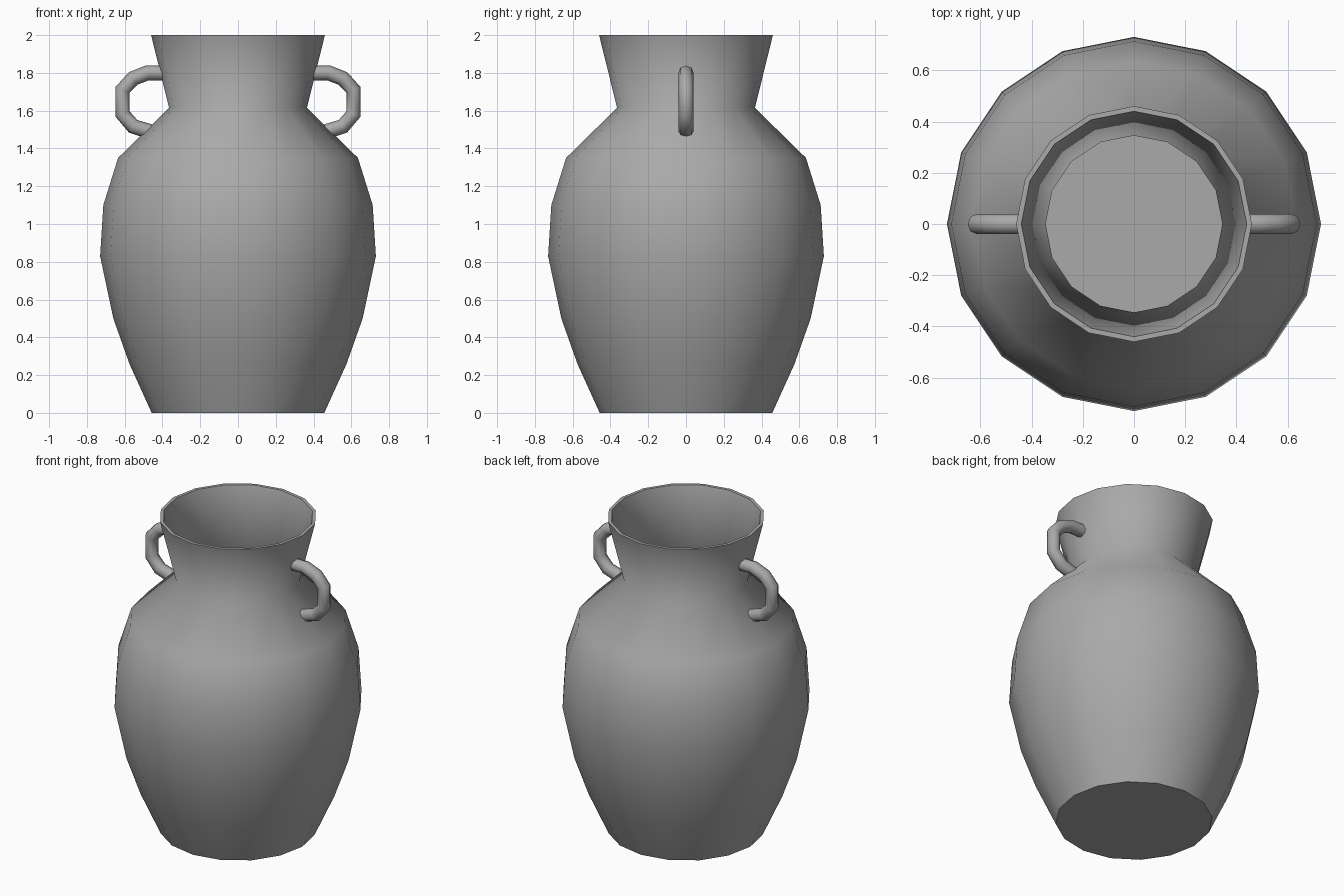
import bpy, bmesh, math

cube = bpy.data.objects.get("Cube")
if cube:
    bpy.data.objects.remove(cube, do_unlink=True)

SIDES = 16

clay = bpy.data.materials.new("grey_clay")
clay.use_nodes = True
GREY = (0.4, 0.4, 0.4, 1)
clay.diffuse_color = GREY
clay.node_tree.nodes["Principled BSDF"].inputs["Base Color"].default_value = GREY


def select_only(obj):
    bpy.ops.object.select_all(action='DESELECT')
    obj.select_set(True)
    bpy.context.view_layer.objects.active = obj


def lathe(name, profile, sides):
    """Spin a (radius, height) profile and cap both ends."""
    bm = bmesh.new()
    rings = []
    for r, z in profile:
        angles = [2 * math.pi * i / sides for i in range(sides)]
        rings.append([bm.verts.new((r * math.cos(a), r * math.sin(a), z)) for a in angles])
    for low, high in zip(rings, rings[1:]):
        for i in range(sides):
            j = (i + 1) % sides
            bm.faces.new((low[i], low[j], high[j], high[i]))
    bm.faces.new(rings[0][::-1])
    bm.faces.new(rings[-1])
    bm.normal_update()
    mesh = bpy.data.meshes.new(name)
    bm.to_mesh(mesh)
    bm.free()
    obj = bpy.data.objects.new(name, mesh)
    bpy.context.collection.objects.link(obj)
    mesh.materials.append(clay)
    select_only(obj)
    bpy.ops.object.shade_smooth_by_angle(angle=math.radians(62))
    return obj


# Vase: outer wall up to the rim, then the inner wall down to the floor
outer = [(0.457, 0), (0.575, 0.26), (0.66, 0.5), (0.73, 0.83),
         (0.713, 1.1), (0.635, 1.35), (0.365, 1.615), (0.46, 2)]
WALL = 0.02
inner = [(r - WALL, z) for r, z in reversed(outer[1:])]
inner.append((outer[0][0] - WALL, WALL))
lathe("vase_body", outer + inner, SIDES)

# Handles: a round tube from the neck to the shoulder, one on each side
path = [(0.4, 1.8), (0.48, 1.8), (0.556, 1.77), (0.612, 1.71),
        (0.612, 1.583), (0.555, 1.517), (0.46, 1.487)]
for name, side in (("left_handle", 1), ("right_handle", -1)):
    curve = bpy.data.curves.new(name, 'CURVE')
    curve.dimensions = '3D'
    curve.bevel_depth = 0.04
    curve.bevel_resolution = 2
    curve.use_fill_caps = True
    spline = curve.splines.new('POLY')
    spline.points.add(len(path) - 1)
    for point, (x, z) in zip(spline.points, path):
        point.co = (side * x, 0, z, 1)
    handle = bpy.data.objects.new(name, curve)
    bpy.context.collection.objects.link(handle)
    curve.materials.append(clay)
    select_only(handle)
    bpy.ops.object.convert(target='MESH')
    bpy.ops.object.shade_smooth_by_angle(angle=math.radians(62))
